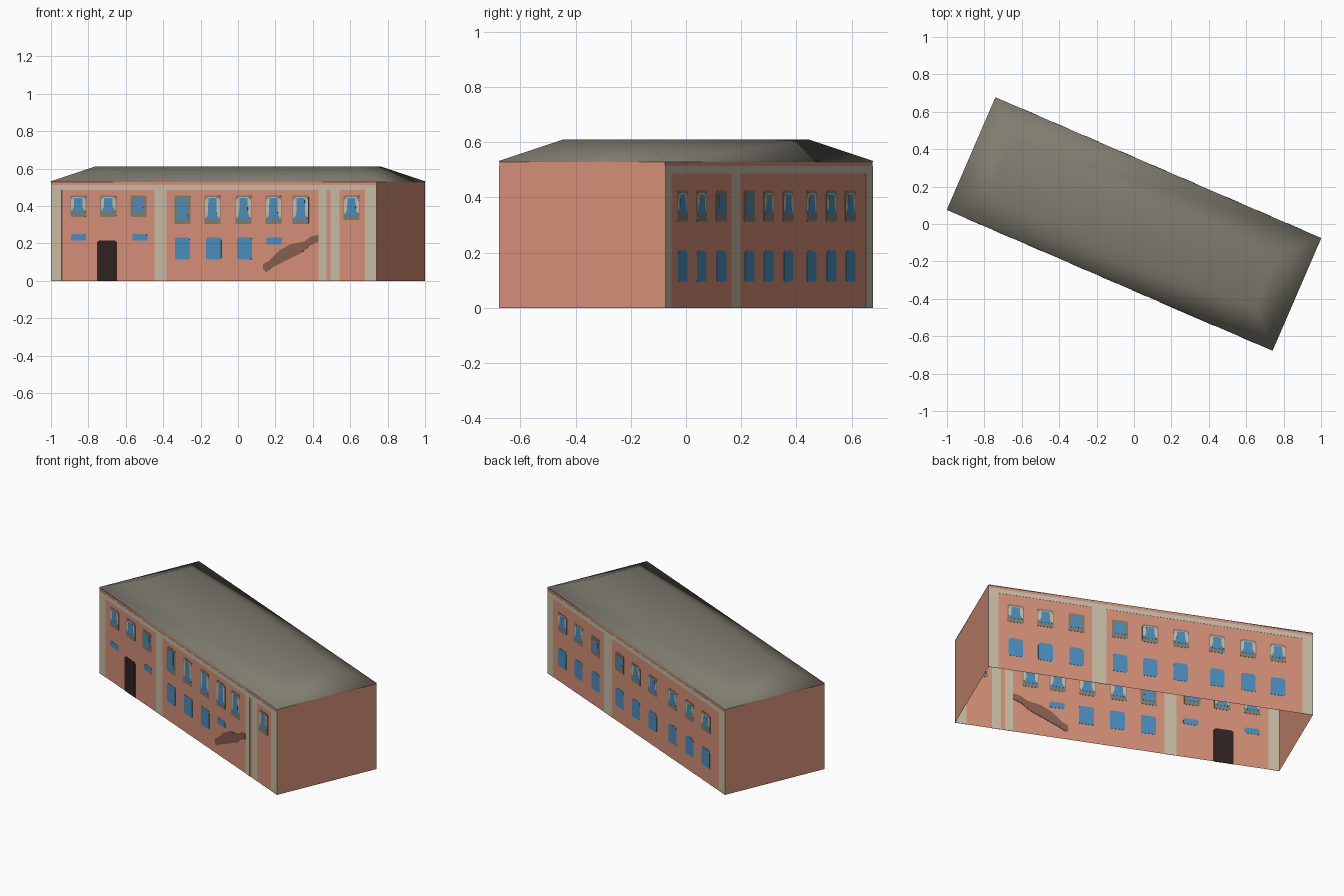
import bpy, bmesh, math

if "Cube" in bpy.data.objects:
    bpy.data.objects.remove(bpy.data.objects["Cube"])

L, W = 0.948, 0.327            # half length and half width of the block
EAVE, TOP, INSET = 0.532, 0.61, 0.177
TURN = -math.atan2(0.752, 1.74)  # block is turned about z


def mat(name, r, g, b):
    m = bpy.data.materials.new(name)
    m.diffuse_color = (r, g, b, 1)
    m.use_nodes = True
    m.node_tree.nodes["Principled BSDF"].inputs["Base Color"].default_value = m.diffuse_color
    return m


CORAL = mat("coral_plaster", 0.66, 0.275, 0.185)
CREAM = mat("cream_trim", 0.57, 0.51, 0.38)
GREY = mat("grey_olive", 0.215, 0.205, 0.16)
BLUE = mat("window_blue", 0.065, 0.27, 0.52)
DARK = mat("door_dark", 0.03, 0.016, 0.016)
BROWN = mat("stair_brown", 0.24, 0.115, 0.08)


def finish(bm, name, material, recalc=True):
    if recalc:
        bmesh.ops.recalc_face_normals(bm, faces=bm.faces)
    me = bpy.data.meshes.new(name)
    bm.to_mesh(me)
    bm.free()
    me.materials.append(material)
    ob = bpy.data.objects.new(name, me)
    ob.rotation_euler.z = TURN
    bpy.context.collection.objects.link(ob)
    return ob


def shell(name, rings, material, cap):
    """Stack rectangular rings (inset, z) into an open-bottomed shell."""
    bm = bmesh.new()
    loops = []
    for d, z in rings:
        loops.append([bm.verts.new((sx * (L - d), sy * (W - d), z))
                      for sx, sy in ((-1, -1), (1, -1), (1, 1), (-1, 1))])
    for a, b in zip(loops, loops[1:]):
        for i in range(4):
            j = (i + 1) % 4
            bm.faces.new((a[i], a[j], b[j], b[i]))
    if cap:
        bm.faces.new(loops[-1])
    return finish(bm, name, material, False)


# walls, open below, and hipped flat-topped roof
shell("walls", [(0, 0), (0, EAVE)], CORAL, False)
roof = shell("roof", [(-0.001, EAVE - 0.004), (-0.001, EAVE), (INSET, TOP)], GREY, True)
for p in roof.data.polygons:
    p.use_smooth = True


def front_u(x):
    return 1.09 * (x + 0.13)


def back_u(y):
    return 2.522 * (0.301 - y)


def plates(name, side, polys, material, t):
    """Thin plates set through the wall, so they show inside and outside."""
    bm = bmesh.new()
    for pts in polys:
        a = [bm.verts.new((u, side * W - t, z)) for u, z in pts]
        b = [bm.verts.new((u, side * W + t, z)) for u, z in pts]
        bm.faces.new(a)
        bm.faces.new(b[::-1])
        n = len(pts)
        for i in range(n):
            j = (i + 1) % n
            bm.faces.new((a[j], a[i], b[i], b[j]))
    return finish(bm, name, material)


def rect(u0, u1, z0, z1):
    return [(u0, z0), (u1, z0), (u1, z1), (u0, z1)]


def pane(u, w, z0, z1, r=0.012, rb=0.008):
    """Upright pane with rounded corners: r at the top, rb at the bottom."""
    h = w / 2
    pts = []
    for cx, cz, rad, start in ((u - h + rb, z0 + rb, rb, 180), (u + h - rb, z0 + rb, rb, 270),
                               (u + h - r, z1 - r, r, 0), (u - h + r, z1 - r, r, 90)):
        for k in range(4):
            ang = math.radians(start + 30 * k)
            pts.append((cx + rad * math.cos(ang), cz + rad * math.sin(ang)))
    return pts


def bell(u, z0, z1):
    """Glass that is narrow above and flares at the sill."""
    return [(u - 0.038, z0), (u + 0.038, z0), (u + 0.025, z0 + 0.03),
            (u + 0.024, z1), (u - 0.024, z1), (u - 0.025, z0 + 0.03)]


# cream pilasters and cornice bands
front_pil = [(-1, -0.942), (-0.447, -0.382), (0.43, 0.473), (0.495, 0.543), (0.68, 0.74)]
back_pil = [(-0.075, -0.052), (0.165, 0.198), (0.653, 0.677)]
for name, side, conv, spans in (("front_trim", -1, front_u, front_pil),
                                ("back_trim", 1, back_u, back_pil)):
    polys = [rect(conv(a), conv(b), 0, 0.486) for a, b in spans]
    polys.append(rect(-L, L, 0.486, 0.513))
    plates(name, side, polys, CREAM, 0.001)

# upper windows: grey surround, cream curtain, blue glass
front_up = [(-0.853, 0.342), (-0.693, 0.342), (-0.532, 0.342), (-0.297, 0.303), (-0.136, 0.303),
            (0.03, 0.303), (0.19, 0.303), (0.335, 0.303), (0.607, 0.325)]
back_ys = [-0.012, 0.057, 0.129, 0.23, 0.3, 0.371, 0.455, 0.527, 0.596]
wins = {"front": (-1, [(front_u(x), z, 0.457) for x, z in front_up]),
        "back": (1, [(back_u(y), 0.312, 0.425) for y in back_ys])}
for name, (side, ws) in wins.items():
    plates(name + "_window_surrounds", side, [pane(u, 0.094, a, b) for u, a, b in ws], GREY, 0.0015)
    curtains = [w for i, w in enumerate(ws) if i % 9 not in (2, 3)]
    plates(name + "_window_curtains", side,
           [pane(u, 0.086, a + 0.033, b - 0.01, 0.02) for u, a, b in curtains], CREAM, 0.002)
    plates(name + "_upper_glass", side, [bell(u, a + 0.026, b - 0.014) for u, a, b in ws], BLUE, 0.0025)

# lower windows
low = [(-0.853, 0.214, 0.25), (-0.524, 0.214, 0.25), (-0.297, 0.115, 0.23),
       (-0.13, 0.115, 0.23), (0.035, 0.115, 0.23), (0.193, 0.193, 0.23)]
plates("front_lower_glass", -1, [pane(front_u(x), 0.088, a, b) for x, a, b in low], BLUE, 0.0015)
plates("back_lower_glass", 1, [pane(back_u(y), 0.085, 0.095, 0.207, 0.018) for y in back_ys], BLUE, 0.0015)

# door
plates("door", -1, [pane(front_u(-0.7), 0.115, 0, 0.215, 0.014, 0.001)], DARK, 0.002)

# outside stair flight
stair = [(0.135, 0.06), (0.15, 0.05), (0.18, 0.07), (0.23, 0.095), (0.29, 0.125), (0.34, 0.15),
         (0.38, 0.185), (0.43, 0.21), (0.43, 0.245), (0.39, 0.235), (0.355, 0.21), (0.28, 0.195),
         (0.22, 0.16), (0.165, 0.105), (0.135, 0.09)]
plates("stair", -1, [[(front_u(x), z) for x, z in stair]], BROWN, 0.003)
